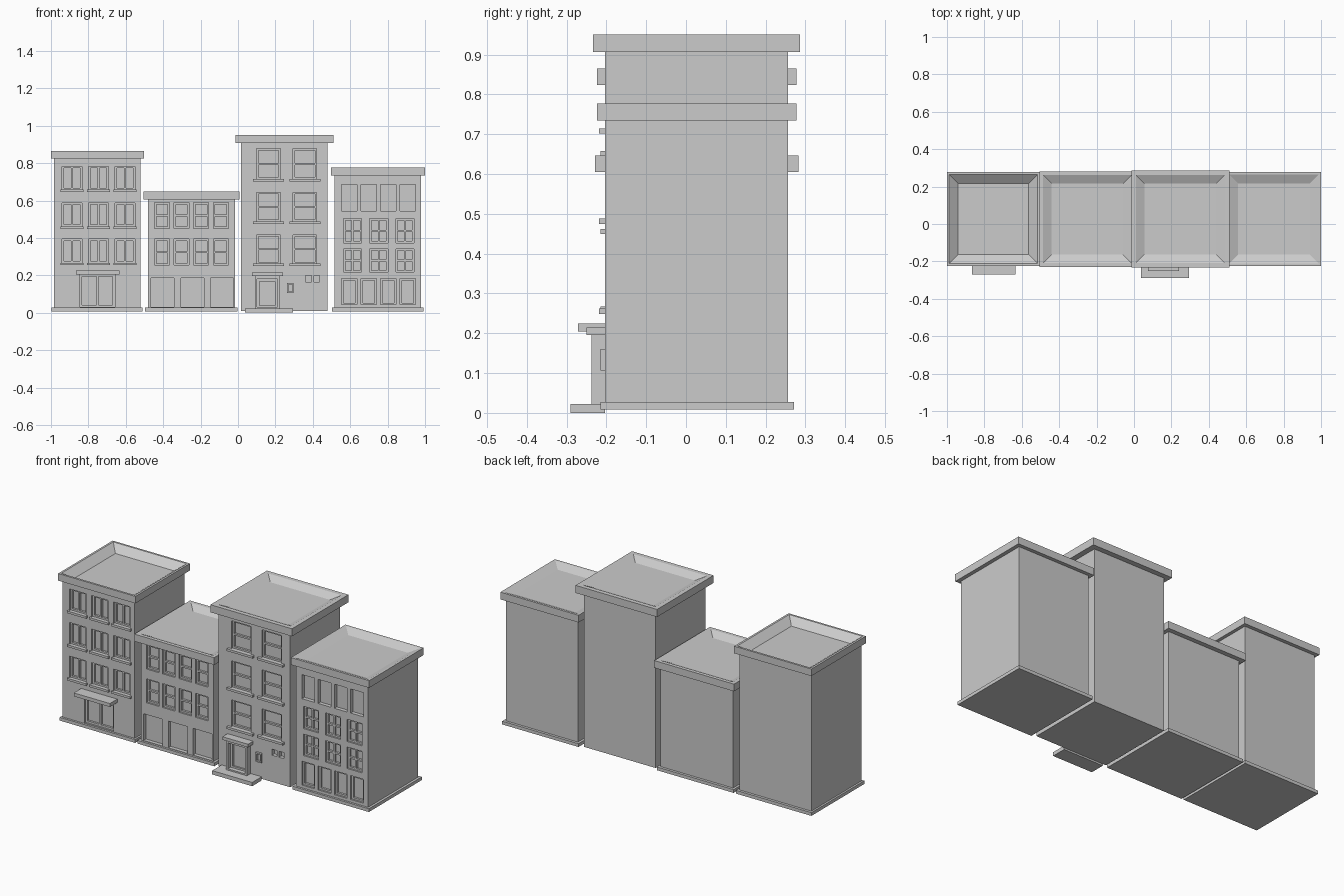
import bpy
import bmesh

cube = bpy.data.objects.get("Cube")
if cube:
    bpy.data.objects.remove(cube, do_unlink=True)

GREY = (0.6, 0.6, 0.6, 1.0)
stone = bpy.data.materials.new("plain_grey")
stone.use_nodes = True
stone.diffuse_color = GREY
stone.node_tree.nodes["Principled BSDF"].inputs["Base Color"].default_value = GREY

FRONT, BACK = -0.203, 0.256   # wall planes
REVEAL = 0.022                # depth of window openings


def finish(bm, name):
    bmesh.ops.recalc_face_normals(bm, faces=bm.faces)
    mesh = bpy.data.meshes.new(name)
    bm.to_mesh(mesh)
    bm.free()
    mesh.materials.append(stone)
    obj = bpy.data.objects.new(name, mesh)
    bpy.context.scene.collection.objects.link(obj)
    return obj


def box_mesh(x0, x1, y0, y1, z0, z1):
    bm = bmesh.new()
    bmesh.ops.create_cube(bm, size=1)
    for v in bm.verts:
        v.co = (x1 if v.co.x > 0 else x0, y1 if v.co.y > 0 else y0, z1 if v.co.z > 0 else z0)
    return bm


def box(name, *bounds):
    return finish(box_mesh(*bounds), name)


def panel(name, rect, holes, y, depth):
    """Upright slab with rectangular openings; rects are (x0, x1, z0, z1)."""
    bm = bmesh.new()
    rects = [rect] + holes
    xs = sorted({round(v, 4) for r in rects for v in r[:2]})
    zs = sorted({round(v, 4) for r in rects for v in r[2:]})
    grid = {(x, z): bm.verts.new((x, y, z)) for x in xs for z in zs}
    for x0, x1 in zip(xs, xs[1:]):
        for z0, z1 in zip(zs, zs[1:]):
            cx, cz = (x0 + x1) / 2, (z0 + z1) / 2
            if not any(h[0] < cx < h[1] and h[2] < cz < h[3] for h in holes):
                bm.faces.new([grid[x0, z0], grid[x1, z0], grid[x1, z1], grid[x0, z1]])
    bmesh.ops.delete(bm, geom=[v for v in bm.verts if not v.link_faces], context='VERTS')
    bmesh.ops.dissolve_limit(bm, angle_limit=0.01, verts=bm.verts, edges=bm.edges)
    out = bmesh.ops.extrude_face_region(bm, geom=bm.faces[:], use_keep_orig=True)
    for v in out["geom"]:
        if isinstance(v, bmesh.types.BMVert):
            v.co.y += depth
    return finish(bm, name)


def sash(name, rect, nx, nz, bar=0.01):
    """Window frame with nx by nz panes, set inside an opening."""
    x0, x1, z0, z1 = rect
    w = (x1 - x0 - bar * (nx + 1)) / nx
    h = (z1 - z0 - bar * (nz + 1)) / nz
    panes = []
    for i in range(nx):
        for j in range(nz):
            px, pz = x0 + bar + i * (w + bar), z0 + bar + j * (h + bar)
            panes.append((px, px + w, pz, pz + h))
    panel(name, rect, panes, FRONT + 0.01, REVEAL - 0.01)


def house(name, x0, x1, top, cornice, base, rows, extra=()):
    """rows: (window spans, (z0, z1), (panes x, panes z), sill overhang, sill projection)."""
    holes = list(extra)
    for r, (spans, (z0, z1), panes, over, out) in enumerate(rows):
        for i, (a, b) in enumerate(spans):
            rect = (a, b, z0, z1)
            holes.append(rect)
            tag = f"{name}_window_{r + 1}_{i + 1}"
            if panes:
                sash(tag, rect, *panes)
            if out:
                box(tag + "_sill", a - over, b + over, FRONT - out, FRONT + REVEAL, z0 - 0.013, z0)
    panel(name + "_front_wall", (x0, x1, 0.01, top), holes, FRONT, REVEAL)
    box(name + "_body", x0, x1, FRONT + REVEAL, BACK, 0.01, top)
    if base:
        box(name + "_base", x0 - base, x1 + base, FRONT - 0.012, BACK + 0.015, 0.008, 0.027)
    # cornice with a sunken, sloping roof
    cx0, cx1, over, height, rim, slope, sink = cornice
    bm = box_mesh(cx0, cx1, FRONT - over, BACK + over, top, top + height)
    roof = [max(bm.faces, key=lambda f: f.calc_center_median().z)]
    bm.normal_update()
    bmesh.ops.inset_individual(bm, faces=roof, thickness=rim, use_even_offset=True)
    bmesh.ops.inset_individual(bm, faces=roof, thickness=slope, depth=-sink, use_even_offset=True)
    finish(bm, name + "_cornice")


def spans(start, width, step, count):
    return [(start + i * step, start + i * step + width) for i in range(count)]


# Far left house: three storeys with a canopy over double doors
cols = spans(-0.941, 0.106, 0.142, 3)
door = (-0.845, -0.658, 0.03, 0.205)
house("canopy_house", -0.985, -0.522, 0.824, (-1, -0.503, 0.021, 0.041, 0.012, 0.048, 0.036), 0.011,
      [(cols, z, (2, 1), 0.008, 0.012) for z in ((0.658, 0.783), (0.462, 0.588), (0.267, 0.393))],
      [door])
sash("canopy_house_doors", door, 2, 1, 0.012)
box("canopy_house_canopy", -0.866, -0.634, -0.271, FRONT, 0.205, 0.225)

# Low house: shop windows on the ground floor
cols = spans(-0.447, 0.08, 0.105, 4)
house("shop_house", -0.482, -0.016, 0.605, (-0.506, 0.007, 0.026, 0.042, 0.02, 0.045, 0.022), 0.014,
      [(cols, (0.45, 0.59), (1, 2), 0, 0),
       (cols, (0.254, 0.393), (1, 2), 0, 0),
       (spans(-0.465, 0.123, 0.159, 3), (0.03, 0.185), None, 0, 0)])

# Tall house: sash windows, porch and steps
cols = spans(0.1, 0.126, 0.195, 2)
house("tall_house", 0.016, 0.478, 0.907, (-0.014, 0.51, 0.03, 0.044, 0.025, 0.045, 0.022), 0,
      [(cols, z, (1, 2), 0.02, 0.016) for z in ((0.715, 0.877), (0.488, 0.644), (0.262, 0.417))],
      spans_small := [(a, b, 0.165, 0.2) for a, b in spans(0.36, 0.032, 0.045, 2)])
panel("tall_house_door_surround", (0.09, 0.224, 0.022, 0.196), [(0.102, 0.212, 0.03, 0.18)],
      -0.238, -0.238 * -1 + FRONT)
panel("tall_house_door_frame", (0.102, 0.212, 0.03, 0.18), [(0.115, 0.199, 0.04, 0.168)],
      FRONT - 0.01, 0.01)
box("tall_house_door_hood", 0.075, 0.24, -0.25, FRONT, 0.196, 0.214)
box("tall_house_step", 0.037, 0.294, -0.29, FRONT, 0, 0.022)
panel("tall_house_wall_box", (0.263, 0.298, 0.106, 0.16), [(0.27, 0.291, 0.114, 0.152)],
      FRONT - 0.012, 0.012)

# Far right house: four-pane windows on the middle floors
narrow = spans(0.553, 0.082, 0.1045, 4)
wide = spans(0.564, 0.097, 0.14, 3)
house("pane_house", 0.516, 0.978, 0.735, (0.497, 1, 0.021, 0.042, 0.012, 0.048, 0.022), 0.014,
      [(narrow, (0.545, 0.685), None, 0, 0),
       (wide, (0.374, 0.503), (2, 2), 0, 0),
       (wide, (0.217, 0.342), (2, 2), 0, 0),
       (narrow, (0.043, 0.182), (1, 1), 0, 0)])
